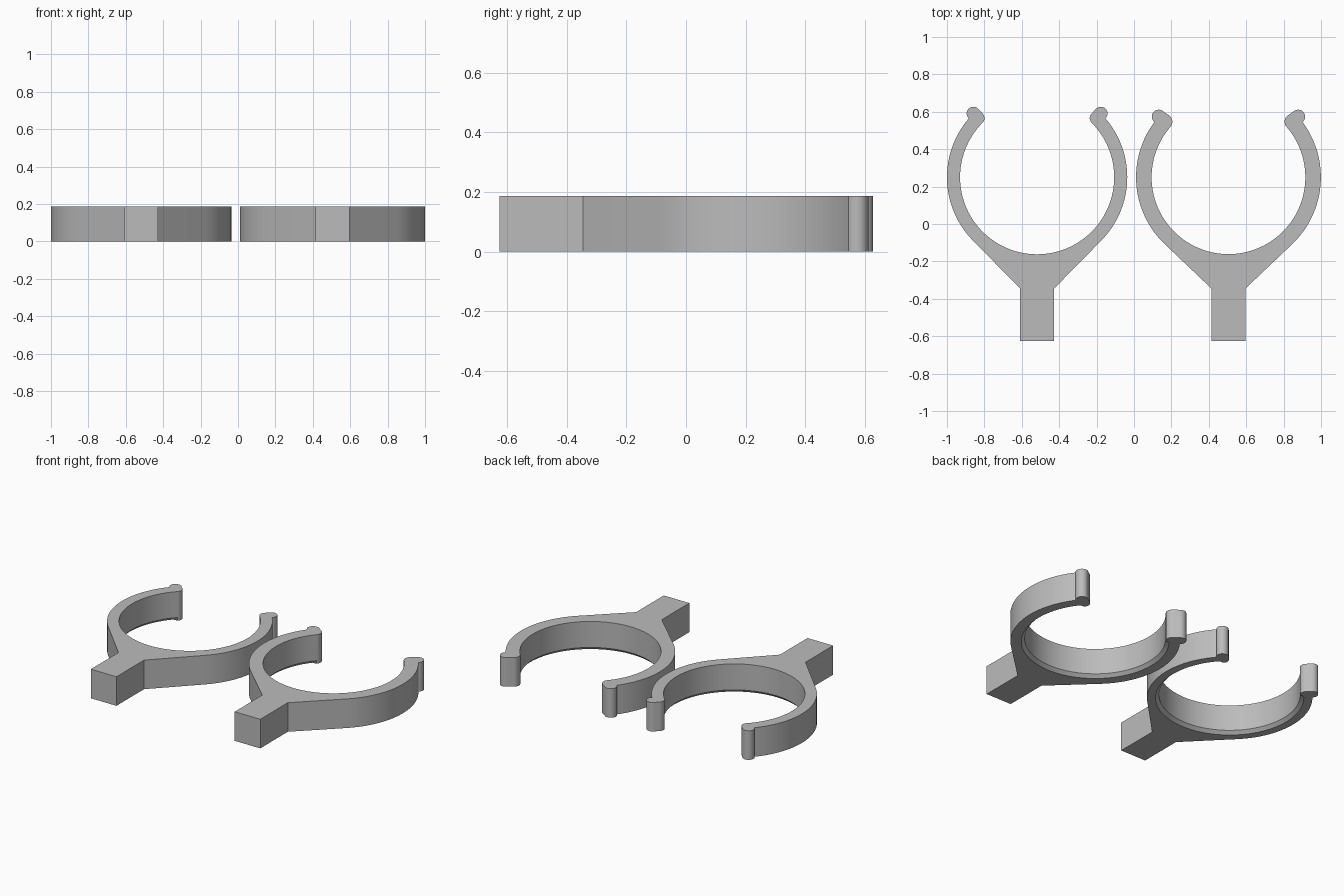
import bpy, bmesh
from math import cos, sin, pi, radians, asin, acos, atan2, hypot
from mathutils import Vector

HEIGHT = 0.187
CHAMFER = 0.02
RING_Y = 0.25
STEM_HALF = 0.091
STEM_TOP, STEM_END = -0.345, -0.625

cube = bpy.data.objects.get("Cube")
if cube:
    bpy.data.objects.remove(cube, do_unlink=True)

grey = bpy.data.materials.new("plain grey")
grey.use_nodes = True
colour = (0.5, 0.5, 0.5, 1)
grey.diffuse_color = colour
grey.node_tree.nodes["Principled BSDF"].inputs["Base Color"].default_value = colour


def arc(centre, radius, start, end, steps):
    """Points along an arc, both ends included."""
    angles = [start + (end - start) * i / steps for i in range(steps + 1)]
    return [Vector((centre[0] + radius * cos(a), centre[1] + radius * sin(a))) for a in angles]


def half_outline(outer, inner, tip, bead):
    """Left half, from the stem end round the tip to the inner bottom; also the inner arc length."""
    # Flank leaves the stem corner and meets the ring on a tangent
    corner = Vector((-STEM_HALF, STEM_TOP - RING_Y))
    tangent = atan2(corner.y, corner.x) % (2 * pi) - acos(outer / hypot(*corner))
    points = [Vector((-STEM_HALF, STEM_END - RING_Y)), corner]
    # Outer ring up to the bead
    spread = 2 * asin(bead / (2 * outer))
    points += arc((0, 0), outer, tangent, tip + spread, 36)
    # Bead on the outer edge, then the rounded end of the arm
    direction = Vector((cos(tip), sin(tip)))
    points += arc(direction * outer, bead, tip + pi / 2 + spread / 2, tip - pi / 2, 16)[1:]
    cap = (outer - inner) / 2
    points += arc(direction * (inner + cap), cap, tip - pi / 2, tip - pi, 8)[:-1]
    # Inner ring down to the middle of the bottom
    inside = arc((0, 0), inner, tip, 1.5 * pi, 48)
    return points + inside, len(inside)


def make_clip(name, x, outer, inner, tip, bead):
    half, count = half_outline(outer, inner, radians(tip), bead)
    mirrored = [Vector((-p.x, p.y)) for p in reversed(half[:-1])]
    outline = half + mirrored
    first = len(half) - count
    last = len(half) + count - 2
    # Underside opening is slightly wider, giving a chamfer
    widened = [p * ((inner + CHAMFER) / inner) if first < i < last else p
               for i, p in enumerate(outline)]
    bm = bmesh.new()
    rings = [[bm.verts.new((p.x, p.y, z)) for p in pts]
             for pts, z in ((widened, 0), (outline, CHAMFER), (outline, HEIGHT))]
    size = len(outline)
    for low, high in zip(rings, rings[1:]):
        for i in range(size):
            j = (i + 1) % size
            bm.faces.new((low[i], low[j], high[j], high[i]))
    bm.faces.new(rings[0])
    bm.faces.new(rings[-1])
    bmesh.ops.recalc_face_normals(bm, faces=bm.faces)
    bmesh.ops.triangulate(bm, faces=[f for f in bm.faces if len(f.verts) > 4])
    mesh = bpy.data.meshes.new(name)
    bm.to_mesh(mesh)
    bm.free()
    mesh.materials.append(grey)
    clip = bpy.data.objects.new(name, mesh)
    clip.location = (x, RING_Y, 0)
    bpy.context.collection.objects.link(clip)
    bpy.ops.object.select_all(action="DESELECT")
    clip.select_set(True)
    bpy.context.view_layer.objects.active = clip
    bpy.ops.object.shade_smooth_by_angle(angle=radians(30))


# Slim clip on the right, thicker clip on the left
make_clip("right_clip", -0.518, 0.482, 0.412, 135, 0.036)
make_clip("left_clip", 0.505, 0.494, 0.411, 139, 0.037)
